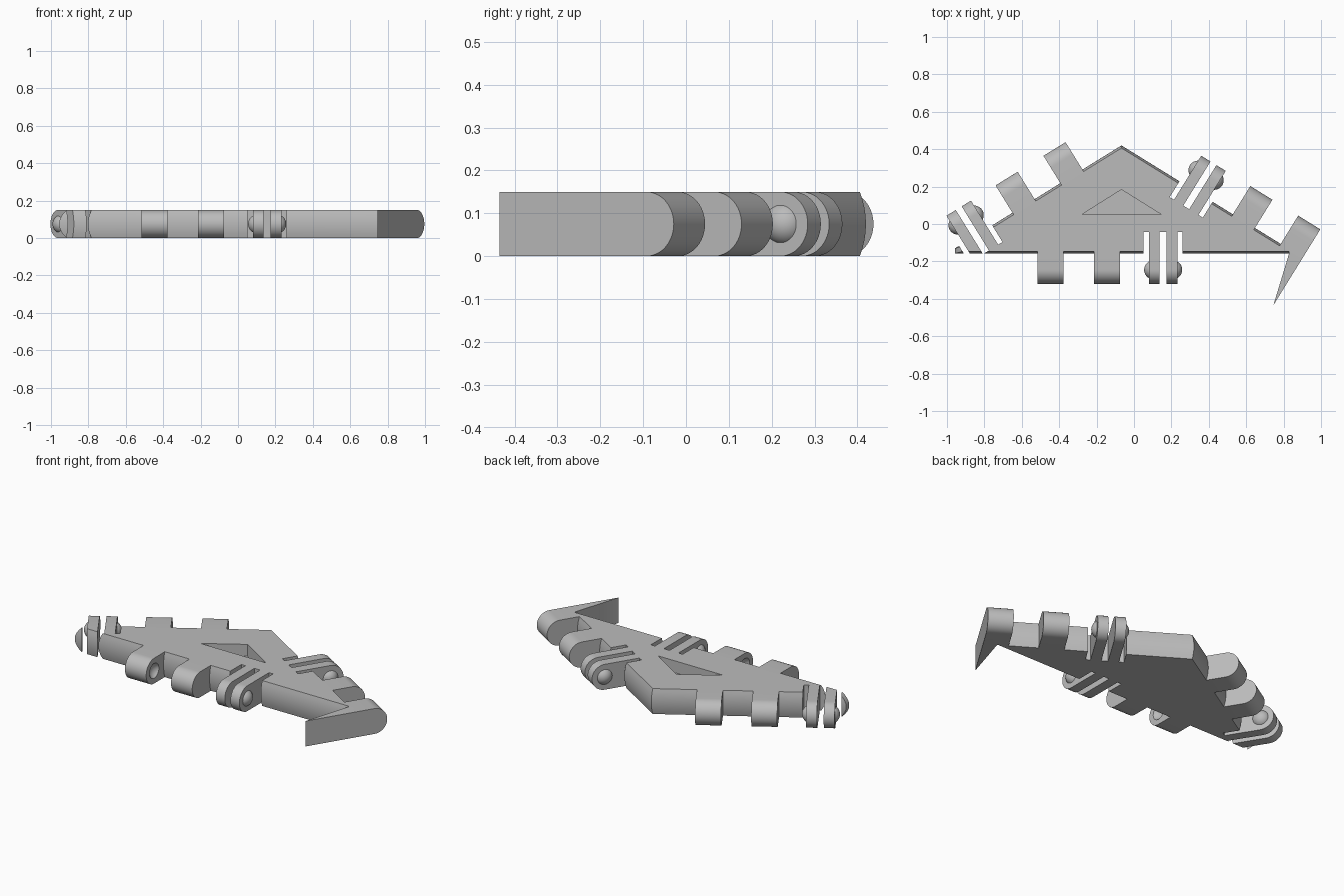
import bpy, bmesh, math
from mathutils import Matrix, Vector

if "Cube" in bpy.data.objects:
    bpy.data.objects.remove(bpy.data.objects["Cube"], do_unlink=True)

T = 0.15                    # plate thickness
R = T / 2                   # knuckle radius
ANG = math.atan(0.618)      # base angle of the triangle
WIDE = 0.139                # wide knuckle width
BAR_IN, BAR_OUT, SLOT_OUT = 0.0185, 0.077, 0.104
PITCH = 0.301
BALL_R, BALL_SINK = 0.051, 0.026

grey = bpy.data.materials.new("plain_grey")
grey.use_nodes = True
grey.diffuse_color = (0.5, 0.5, 0.5, 1)
grey.node_tree.nodes["Principled BSDF"].inputs["Base Color"].default_value = (0.5, 0.5, 0.5, 1)


def finish(name, bm, matrix=Matrix()):
    bm.transform(matrix)
    bmesh.ops.recalc_face_normals(bm, faces=bm.faces)
    me = bpy.data.meshes.new(name)
    bm.to_mesh(me)
    bm.free()
    me.materials.append(grey)
    ob = bpy.data.objects.new(name, me)
    bpy.context.collection.objects.link(ob)
    return ob


def loft(name, rings, matrix=Matrix()):
    """Closed solid through a list of matching rings."""
    bm = bmesh.new()
    vs = [[bm.verts.new(p) for p in ring] for ring in rings]
    n = len(vs[0])
    for a, b in zip(vs, vs[1:]):
        for i in range(n):
            j = (i + 1) % n
            bm.faces.new((a[i], a[j], b[j], b[i]))
    bm.faces.new(vs[0])
    bm.faces.new(vs[-1])
    return finish(name, bm, matrix)


def prism(name, pts, z0, z1, matrix=Matrix()):
    return loft(name, [[(x, y, z) for x, y in pts] for z in (z0, z1)], matrix)


def rect(x0, x1, y0, y1):
    return [(x0, y0), (x1, y0), (x1, y1), (x0, y1)]


def knuckle(name, x0, x1, matrix):
    """Tongue with a half-round tip, its tip at y = 0 and running inward."""
    prof = [(0.19, 0), (0.19, T)]
    for i in range(25):
        a = math.pi / 2 + math.pi * i / 24
        prof.append((R + R * math.cos(a), R + R * math.sin(a)))
    return loft(name, [[(x, y, z) for y, z in prof] for x in (x0, x1)], matrix)


def ball(name, x, matrix, cut_side=0):
    """Sphere, or a cap keeping only the part beyond the bar face."""
    bm = bmesh.new()
    bmesh.ops.create_uvsphere(bm, u_segments=32, v_segments=16, radius=BALL_R)
    bmesh.ops.translate(bm, verts=bm.verts, vec=(x, R, R))
    if cut_side:
        bmesh.ops.bisect_plane(bm, geom=bm.verts[:] + bm.edges[:] + bm.faces[:],
                               plane_co=(cut_side * (BAR_OUT - 0.002), 0, 0),
                               plane_no=(cut_side, 0, 0), clear_inner=True)
        bmesh.ops.holes_fill(bm, edges=[e for e in bm.edges if e.is_boundary])
    return finish(name, bm, matrix)


def subtract(ob, cutters):
    for c in cutters:
        m = ob.modifiers.new("cut", 'BOOLEAN')
        m.operation, m.solver, m.object = 'DIFFERENCE', 'EXACT', c
    dg = bpy.context.evaluated_depsgraph_get()
    me = bpy.data.meshes.new_from_object(ob.evaluated_get(dg))
    ob.modifiers.clear()
    ob.data = me
    for c in cutters:
        bpy.data.objects.remove(c, do_unlink=True)


parts, slots = [], []

# Hinge knuckles, three stations along each edge
sides = {"front": ((-0.446, -0.32), 0),
         "left": ((0.937, 0.008), math.pi - ANG),
         "right": ((-0.425, 0.401), math.pi + ANG)}
for side, (tip, angle) in sides.items():
    frame = Matrix.Translation((*tip, 0)) @ Matrix.Rotation(angle, 4, 'Z')
    # wide knuckles with sockets facing each other
    for k, face in ((0, 1), (1, -1)):
        m = frame @ Matrix.Translation((k * PITCH, 0, 0))
        w = knuckle(f"{side}_wide_knuckle_{k + 1}", -WIDE / 2, WIDE / 2, m)
        subtract(w, [ball("socket_cutter", face * (WIDE / 2 + BALL_SINK), m)])
        parts.append(w)
    # pair of springy prongs with snap balls, and the slots around them
    m = frame @ Matrix.Translation((2 * PITCH, 0, 0))
    for s, tag in ((-1, "a"), (1, "b")):
        x0, x1 = sorted((s * BAR_IN, s * BAR_OUT))
        parts.append(knuckle(f"{side}_prong_{tag}", x0, x1, m))
        parts.append(ball(f"{side}_snap_ball_{tag}", s * (BAR_OUT - BALL_SINK), m, s))
        x0, x1 = sorted((s * BAR_OUT, s * SLOT_OUT))
        slots.append(prism("slot_cutter", rect(x0, x1, -0.1, 0.277), -0.1, 0.3, m))
    slots.append(prism("slot_cutter", rect(-BAR_IN, BAR_IN, -0.1, 0.277), -0.1, 0.3, m))

# Main triangular plate with slightly bulged edges
centre, inradius = Vector((-0.067, 0.108)), 0.266
outline = [Vector(p) for p in ((-0.957, -0.158), (0.868, -0.158),
                               (-0.067, 0.42), (-0.957, -0.13))]
rings = []
for i in range(9):
    t = i / 4 - 1
    f = 1 - 0.012 * t * t / inradius
    rings.append([(*(centre + (p - centre) * f), R + R * t) for p in outline])
body = loft("triangle_plate", rings)
recess = prism("recess_cutter", [(-0.28, 0.05), (0.147, 0.05), (-0.067, 0.184)], 0.08, 0.3)
subtract(body, slots + [recess])
parts.append(body)

# Pointed spike running on from the end knuckle
tip, angle = sides["left"]
m = Matrix.Translation((*tip, 0)) @ Matrix.Rotation(angle, 4, 'Z')
inner = m.inverted() @ Vector((0.83, -0.155, 0))
parts.append(prism("corner_spike", [(-WIDE / 2, 0.12), (WIDE / 2, 0.12), (inner.x, inner.y),
                                    (-WIDE / 2, 0.478)], 0, T, m))

# Smooth the round surfaces, keep the corners crisp
bpy.ops.object.select_all(action='DESELECT')
for ob in parts:
    ob.select_set(True)
bpy.context.view_layer.objects.active = body
bpy.ops.object.shade_smooth_by_angle(angle=math.radians(30))
